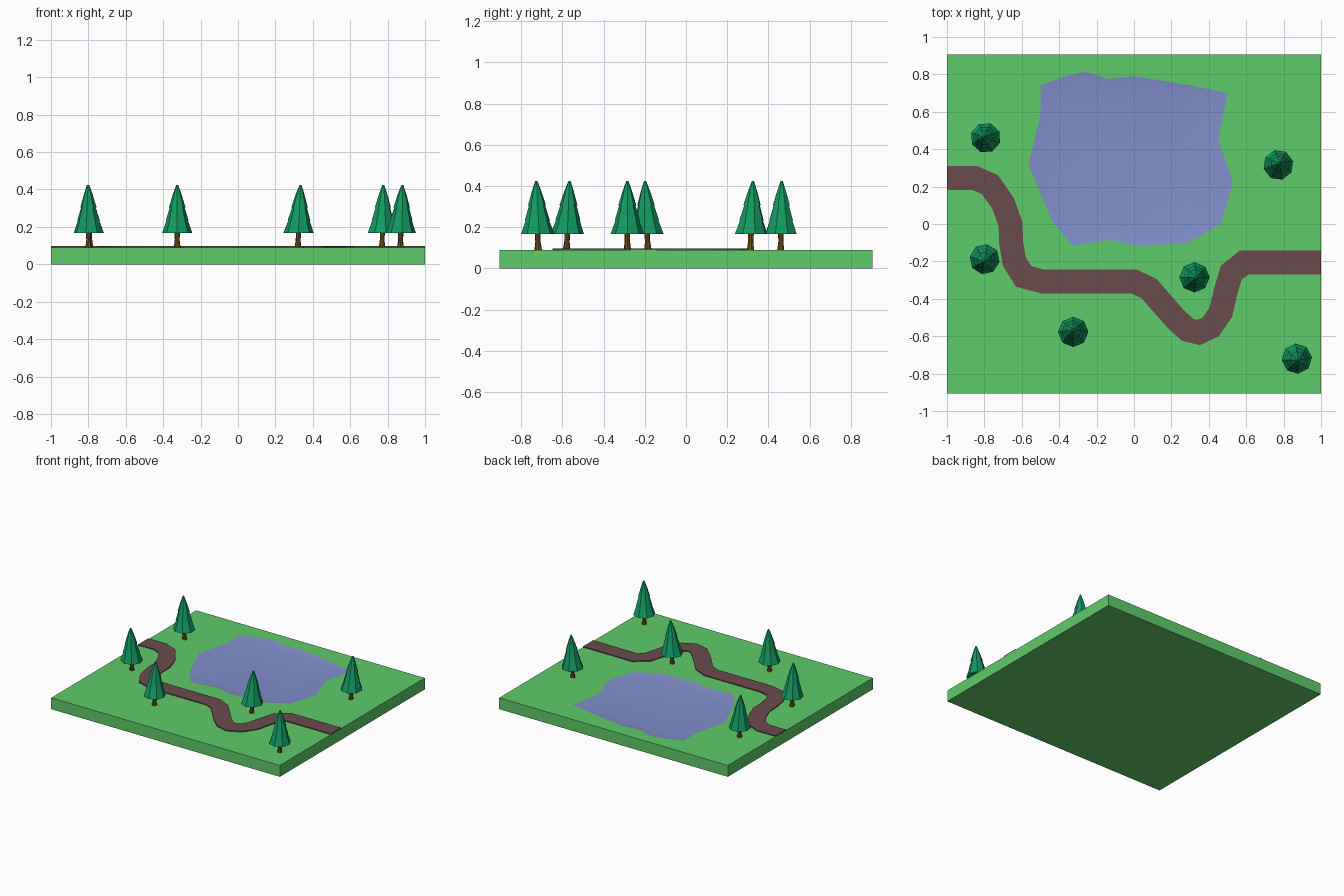
import bpy, bmesh, math
from mathutils import Vector

if "Cube" in bpy.data.objects:
    bpy.data.objects.remove(bpy.data.objects["Cube"])

TOP = 0.09  # ground level


def material(name, rgb):
    m = bpy.data.materials.new(name)
    m.diffuse_color = (*rgb, 1)
    m.use_nodes = True
    m.node_tree.nodes["Principled BSDF"].inputs["Base Color"].default_value = m.diffuse_color
    return m


GRASS = material("grass", (0.112, 0.604, 0.138))
WATER = material("water", (0.216, 0.279, 0.604))
DIRT = material("dirt", (0.147, 0.072, 0.072))
LEAF = material("leaf", (0.006, 0.328, 0.122))
BARK = material("bark", (0.156, 0.076, 0.012))


def finish(bm, name, mat, location=(0, 0, 0)):
    bmesh.ops.recalc_face_normals(bm, faces=bm.faces[:])
    me = bpy.data.meshes.new(name)
    bm.to_mesh(me)
    bm.free()
    me.materials.append(mat)
    ob = bpy.data.objects.new(name, me)
    ob.location = location
    bpy.context.collection.objects.link(ob)
    return ob


def ring(bm, pts, z):
    return [bm.verts.new((x, y, z)) for x, y in pts]


def bridge(bm, a, b):
    for i in range(len(a)):
        j = (i + 1) % len(a)
        bm.faces.new((a[i], a[j], b[j], b[i]))


shore = [(-.5, .74), (-.38, .785), (-.26, .815), (-.14, .775), (0, .79), (.28, .745),
         (.5, .70), (.45, .45), (.53, .22), (.465, 0), (.28, -.105), (0, -.115),
         (-.13, -.085), (-.33, -.115), (-.44, .02), (-.565, .32), (-.5, .58)]
slab = [(-1, -.905), (1, -.905), (1, .905), (-1, .905)]

# Ground slab with an opening for the pond
bm = bmesh.new()
outer, inner, base = ring(bm, slab, TOP), ring(bm, shore, TOP), ring(bm, slab, 0)
edges = [bm.edges.new((r[i - 1], r[i])) for r in (outer, inner) for i in range(len(r))]
bmesh.ops.triangle_fill(bm, edges=edges, use_beauty=True)
bridge(bm, outer, base)
bm.faces.new(base[::-1])
ground = finish(bm, "ground", GRASS)

# Pond: shallow basin sharing the shoreline
bm = bmesh.new()
cx, cy = 0, .34
rim = ring(bm, shore, TOP)
floor = ring(bm, [(cx + (x - cx) * .85, cy + (y - cy) * .85) for x, y in shore], TOP - .01)
bridge(bm, floor, rim)
bm.faces.new(floor[::-1])
for f in bm.faces:
    f.smooth = True
pond = finish(bm, "pond", WATER)
if pond.data.polygons[0].normal.z < 0:
    pond.data.flip_normals()

# Winding path: constant-width strip along a centre line
line = [Vector(p) for p in [
    (-1, .245), (-.85, .245), (-.77, .21), (-.70, .11), (-.66, 0), (-.657, -.1),
    (-.64, -.2), (-.59, -.28), (-.49, -.307), (0, -.307), (.08, -.345), (.22, -.505),
    (.285, -.565), (.345, -.58), (.41, -.55), (.465, -.47), (.49, -.36), (.52, -.26),
    (.59, -.205), (1, -.205)]]
left, right = [], []
for i, p in enumerate(line):
    d1 = (line[max(i, 1)] - line[max(i, 1) - 1]).normalized()
    k = min(i, len(line) - 2)
    d2 = (line[k + 1] - line[k]).normalized()
    t = (d1 + d2).normalized()
    n = Vector((-t.y, t.x)) * .064 / t.dot(d1)
    left.append(p + n)
    right.append(p - n)
bm = bmesh.new()
strips = [ring(bm, s, z) for s, z in ((left, .097), (right, .097), (right, .085), (left, .085))]
for s in range(4):
    a, b = strips[s], strips[(s + 1) % 4]
    for i in range(len(line) - 1):
        bm.faces.new((a[i], a[i + 1], b[i + 1], b[i]))
for i in (0, -1):
    bm.faces.new([s[i] for s in strips])
finish(bm, "path", DIRT)


# Trees: lathed eight-sided profiles, leaning a little
def lathe(name, profile, lean, turn, mat, location, sides=8):
    bm = bmesh.new()
    rings = []
    for r, z in profile:
        ox, oy = (c * .014 * z / .335 for c in (math.cos(lean), math.sin(lean)))
        angles = [turn + math.tau * i / sides for i in range(sides)]
        rings.append(ring(bm, [(ox + r * math.cos(a), oy + r * math.sin(a)) for a in angles], z))
    for a, b in zip(rings, rings[1:]):
        bridge(bm, a, b)
    bm.faces.new(rings[0][::-1])
    bm.faces.new(rings[-1])
    finish(bm, name, mat, location)


foliage = [(.016, .085), (.081, .077), (.056, .148), (.061, .143), (.038, .220),
           (.044, .215), (.023, .285), (.005, .335)]
trunk = [(.018, 0), (.013, .04), (.015, .1)]
trees = [(-.79, .46, 160), (-.798, -.185, -100), (-.325, -.58, 90),
         (.32, -.285, 0), (.77, .313, 60), (.868, -.718, -40)]
for n, (x, y, deg) in enumerate(trees, 1):
    a = math.radians(deg)
    lathe(f"tree_foliage_{n}", foliage, a, a, LEAF, (x, y, TOP))
    lathe(f"tree_trunk_{n}", trunk, a, a, BARK, (x, y, TOP))
